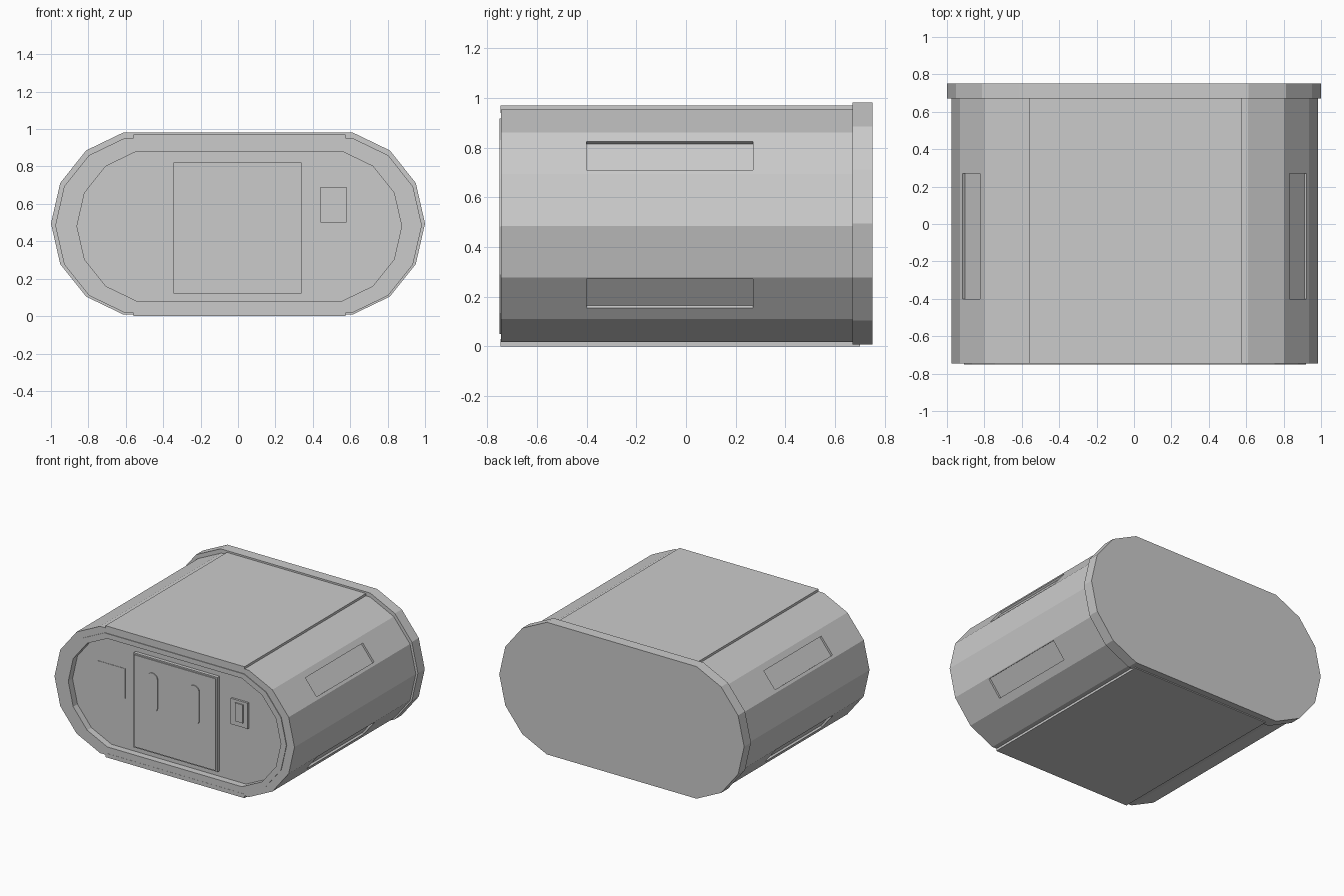
import bpy
import bmesh
from math import sin, cos, pi
from mathutils import Matrix, Vector

if "Cube" in bpy.data.objects:
    bpy.data.objects.remove(bpy.data.objects["Cube"])

STEP = 2 * pi / 14


def stadium(cx, r, zc, y, x0=0.0):
    """Faceted stadium outline: seven points on each rounded end."""
    pts = []
    for side in (0, pi):
        for i in range(-3, 4):
            a = side + i * STEP
            sx = cx if side == 0 else -cx
            pts.append((x0 + sx + r * cos(a), y, zc + r * sin(a)))
    return pts


def loft(name, rings):
    """Join successive outlines into a closed solid."""
    bm = bmesh.new()
    loops = [[bm.verts.new(p) for p in ring] for ring in rings]
    n = len(loops[0])
    for a, b in zip(loops, loops[1:]):
        for i in range(n):
            j = (i + 1) % n
            bm.faces.new((a[i], a[j], b[j], b[i]))
    bm.faces.new(loops[0])
    bm.faces.new(loops[-1])
    bmesh.ops.recalc_face_normals(bm, faces=bm.faces)
    me = bpy.data.meshes.new(name)
    bm.to_mesh(me)
    bm.free()
    ob = bpy.data.objects.new(name, me)
    bpy.context.collection.objects.link(ob)
    return ob


def box(name, x0, x1, y0, y1, z0, z1):
    def ring(y):
        return [(x0, y, z0), (x1, y, z0), (x1, y, z1), (x0, y, z1)]
    return loft(name, [ring(y0), ring(y1)])


# Main shell with raised front lip and recessed front face
ZC = 0.485
body = loft("body_shell", [
    stadium(0.50, 0.48, ZC, 0.69, 0.003),
    stadium(0.50, 0.48, ZC, -0.745, 0.003),
    stadium(0.47, 0.445, 0.483, -0.745, 0.005),
    stadium(0.47, 0.445, 0.483, -0.75, 0.005),
    stadium(0.458, 0.41, 0.481, -0.75, 0.007),
    stadium(0.458, 0.41, 0.481, -0.70, 0.007),
])

# Shallow rectangular recesses in the four slanted side facets
for sx in (1, -1):
    for sz, t in ((1, -0.012), (-1, -0.025)):
        a = 1.5 * STEP
        d = 0.48 * cos(STEP / 2)
        n = Vector((sx * cos(a), 0, sz * sin(a)))
        tang = Vector((-sx * sin(a), 0, sz * cos(a)))
        centre = Vector((0.003 + sx * 0.5, -0.065, ZC)) + n * d + tang * t
        cutter = box("recess_cutter", -0.015, 0.015, -0.335, 0.335, -0.0735, 0.0735)
        side = tang.cross(n)
        cutter.data.transform(Matrix.Translation(centre) @ Matrix((n, side, tang)).transposed().to_4x4())
        if Matrix((n, side, tang)).determinant() < 0:
            cutter.data.flip_normals()
        cutter.hide_render = True
        mod = body.modifiers.new("recess", 'BOOLEAN')
        mod.operation = 'DIFFERENCE'
        mod.solver = 'EXACT'
        mod.object = cutter
        bpy.context.view_layer.objects.active = body
        bpy.ops.object.modifier_apply(modifier=mod.name)
        bpy.data.objects.remove(cutter)

# Back flange
loft("back_flange", [stadium(0.5, 0.5, 0.495, 0.67), stadium(0.5, 0.5, 0.495, 0.75)])

# Top and bottom cover plates
box("top_plate", -0.56, 0.575, -0.746, 0.70, 0.94, 0.97)
box("bottom_plate", -0.56, 0.575, -0.746, 0.70, 0.0, 0.03)

# Front socket panel: stepped border and raised centre
box("socket_border", -0.345, 0.34, -0.725, -0.69, 0.122, 0.82)
box("socket_panel", -0.335, 0.33, -0.733, -0.69, 0.132, 0.81)


# Two upright rounded slots
def capsule(name, x, z0, z1, r, y0, y1):
    def ring(y):
        pts = []
        for start, zc in ((0, z1 - r), (pi, z0 + r)):
            for i in range(9):
                a = start + pi * i / 8
                pts.append((x + r * cos(a), y, zc + r * sin(a)))
        return pts
    return loft(name, [ring(y0), ring(y1)])


for label, x in (("left", -0.183), ("right", 0.157)):
    capsule(label + "_slot", x, 0.427, 0.718, 0.043, -0.74, -0.72)

# Switch with its button, and the thin label plate on the other side
box("switch_base", 0.44, 0.58, -0.715, -0.69, 0.50, 0.69)
box("switch_button", 0.48, 0.545, -0.723, -0.70, 0.535, 0.67)
box("label_plate", -0.66, -0.43, -0.703, -0.69, 0.45, 0.67)
